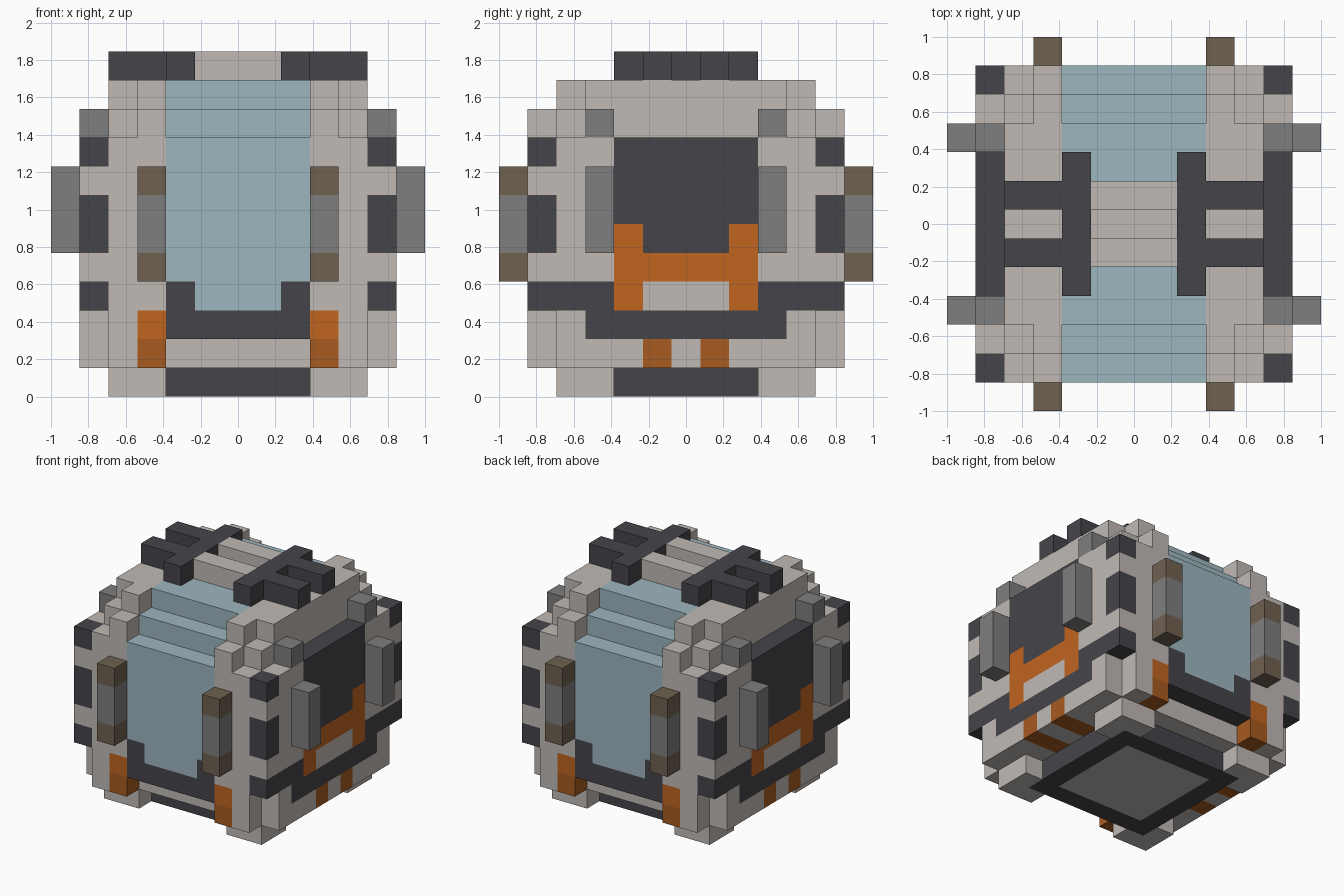
import bpy
import bmesh
from mathutils import Vector

old = bpy.data.objects.get("Cube")
if old:
    bpy.data.objects.remove(old, do_unlink=True)

U = 2 / 13  # size of one block


def linear(c):
    c /= 255
    return c / 12.92 if c <= 0.04045 else ((c + 0.055) / 1.055) ** 2.4


def material(name, r, g, b):
    m = bpy.data.materials.new(name)
    m.use_nodes = True
    col = (linear(r), linear(g), linear(b), 1)
    m.diffuse_color = col
    m.node_tree.nodes["Principled BSDF"].inputs["Base Color"].default_value = col
    return m


light = material("warm light grey", 192, 186, 181)
dark = material("charcoal", 69, 68, 73)
blue = material("pale blue", 157, 182, 191)
grey = material("mid grey", 126, 126, 126)
brown = material("brown", 111, 97, 80)
orange = material("orange", 193, 101, 32)
rust = material("dark orange", 167, 91, 33)

blocks = {}   # block position -> part name
parts = {}    # part name -> material


def span(a, b):
    """Block indices a..b together with their mirror images."""
    return {s * i for i in range(a, b + 1) for s in (-1, 1)}


def fill(part, mat, xs, ys, zs):
    """Fill a box of blocks, mirrored in x and y; a part of None carves."""
    if part:
        parts[part] = mat
    for x in span(*xs):
        for y in span(*ys):
            for z in range(zs[0], zs[1] + 1):
                if part:
                    blocks[x, y, z] = part
                else:
                    blocks.pop((x, y, z), None)


# Main shell with stepped top and notched lower corners
fill("shell", light, (0, 5), (0, 5), (1, 8))
fill(None, None, (5, 5), (5, 5), (1, 2))
fill(None, None, (0, 2), (5, 5), (1, 1))
fill("shell", light, (0, 4), (0, 4), (9, 9))
fill("shell", light, (0, 4), (0, 3), (10, 10))
fill("shell", light, (3, 3), (5, 5), (9, 9))
fill("shell", light, (3, 3), (4, 4), (10, 10))

# Feet, base ring and base centre
fill("corner_feet", light, (3, 4), (3, 4), (0, 0))
fill("base_ring", dark, (0, 3), (0, 3), (0, 0))
fill("base_centre", light, (0, 2), (0, 2), (0, 0))

# Windows, front and back, stepping up to the roof
fill("windows", blue, (0, 2), (5, 5), (3, 8))
fill("windows", blue, (0, 2), (4, 4), (9, 9))
fill("windows", blue, (0, 2), (2, 3), (10, 10))
fill("window_sills", dark, (0, 2), (5, 5), (2, 2))
fill("window_sills", dark, (2, 2), (5, 5), (3, 3))

# Orange lamps below the window posts
fill("lamps_upper", orange, (3, 3), (5, 5), (2, 2))
fill("lamps_lower", rust, (3, 3), (5, 5), (1, 1))

# Dark bands on the corner posts
for zs in ((3, 3), (5, 6), (8, 8)):
    fill("corner_bands", dark, (5, 5), (5, 5), zs)

# Side bands, panels, orange frames and lower tabs
fill("side_bands", dark, (5, 5), (0, 3), (2, 2))
fill("side_bands", dark, (5, 5), (3, 4), (3, 3))
fill("side_panels", dark, (5, 5), (0, 2), (5, 8))
fill("side_frames", orange, (5, 5), (0, 2), (4, 4))
fill("side_frames", orange, (5, 5), (2, 2), (3, 5))
fill("side_tabs", rust, (4, 5), (1, 1), (1, 1))

# Handles on the sides and on the window posts
fill("side_handles", grey, (6, 6), (3, 3), (5, 7))
fill("side_studs", grey, (5, 5), (3, 3), (9, 9))
fill("post_handle_caps", brown, (3, 3), (6, 6), (4, 7))
fill("post_handle_grips", grey, (3, 3), (6, 6), (5, 6))

# Roof brackets and the bars between them
fill("roof_brackets", dark, (2, 2), (0, 2), (11, 11))
fill("roof_brackets", dark, (3, 4), (1, 1), (11, 11))
fill("roof_bars", light, (0, 1), (1, 1), (11, 11))


def build(part, mat):
    """Make one object from the exposed faces of a part's blocks."""
    bm = bmesh.new()
    for cell in [c for c, p in blocks.items() if p == part]:
        centre = Vector(cell) + Vector((0, 0, 0.5))
        for axis in range(3):
            for sign in (-1, 1):
                n = Vector((0, 0, 0))
                n[axis] = sign
                if tuple(int(a + b) for a, b in zip(cell, n)) in blocks:
                    continue
                u = Vector((0, 0, 0))
                u[(axis + 1) % 3] = 1
                v = n.cross(u)
                quad = [(i, j) for i, j in ((-1, -1), (1, -1), (1, 1), (-1, 1))]
                bm.faces.new([bm.verts.new((centre + (n + u * i + v * j) / 2) * U)
                              for i, j in quad])
    bmesh.ops.remove_doubles(bm, verts=bm.verts, dist=U / 100)
    bmesh.ops.dissolve_limit(bm, angle_limit=0.01, verts=bm.verts, edges=bm.edges)
    mesh = bpy.data.meshes.new(part)
    bm.to_mesh(mesh)
    bm.free()
    mesh.materials.append(mat)
    bpy.context.collection.objects.link(bpy.data.objects.new(part, mesh))


for part, mat in parts.items():
    build(part, mat)
